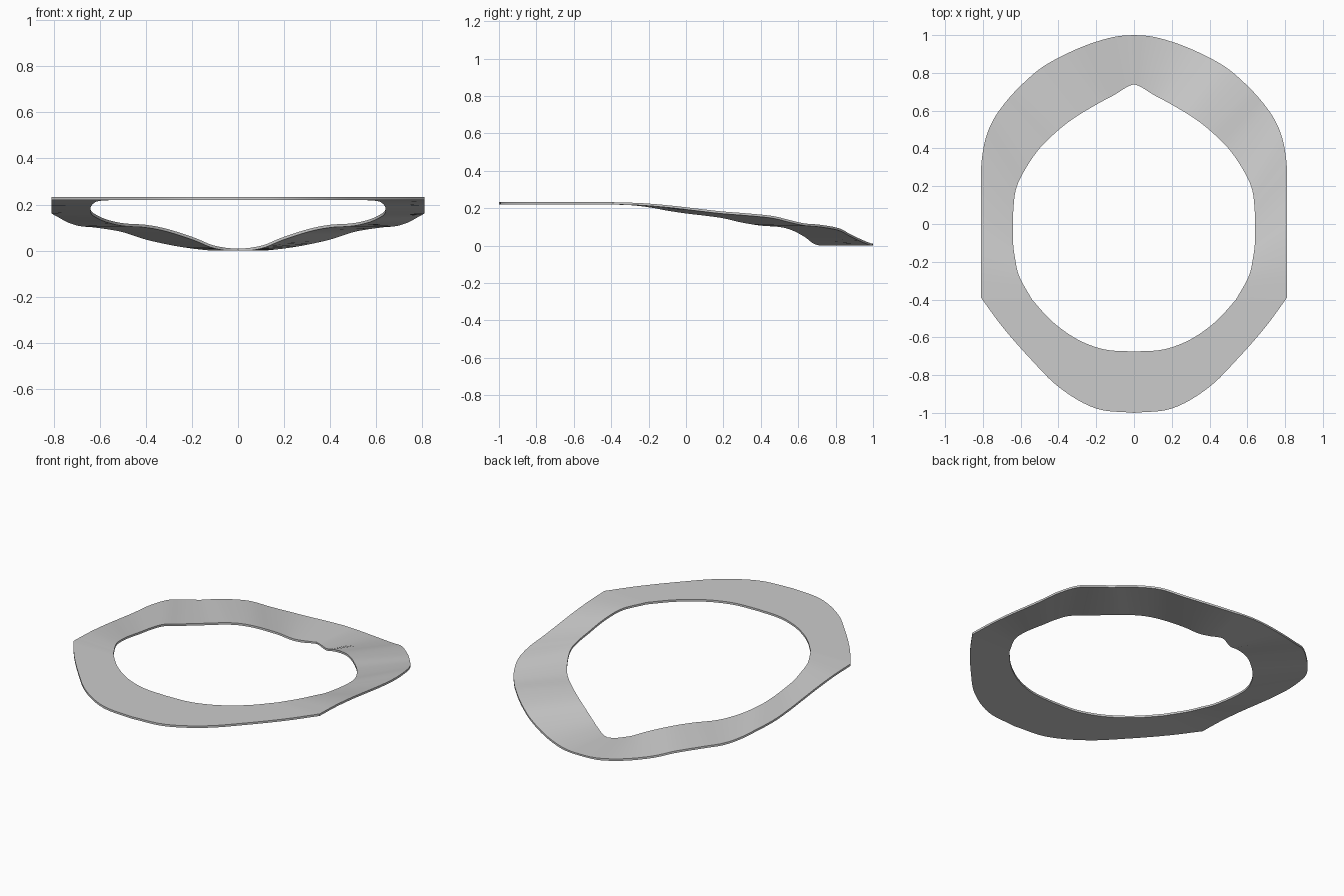
import bpy, bmesh

if "Cube" in bpy.data.objects:
    bpy.data.objects.remove(bpy.data.objects["Cube"])

# Ring stations on the right half: outer x, outer y, inner x, inner y, top z
BACK = [
    (0, 1, 0, .74, .010), (.07, .996, .03, .729, .010), (.2, .965, .1, .686, .021),
    (.4, .88, .2, .632, .060), (.5, .82, .3, .572, .092), (.62, .712, .4, .497, .112),
    (.69, .632, .5, .4, .119), (.74, .56, .57, .3, .135), (.782, .465, .62, .2, .158),
    (.807, .33, .637, .1, .172), (.81, .18, .64, 0, .184), (.81, .05, .64, -.1, .199),
    (.81, -.08, .63, -.18, .214), (.81, -.22, .61, -.27, .226), (.81, -.39, .54, -.4, .232)]
FRONT = [
    (.81, -.39, .54, -.4, .232), (.7, -.54, .45, -.5, .232), (.55, -.712, .35, -.58, .232),
    (.4, -.862, .26, -.63, .232), (.2, -.977, .14, -.667, .232), (0, -1, 0, -.675, .232)]
THICK = 0.012
STEPS = 6


def smooth(points, steps):
    """Chord-length cubic interpolation through the stations."""
    n = len(points)
    t = [0.0]
    for a, b in zip(points, points[1:]):
        t.append(t[-1] + max(1e-4, sum((p - q) ** 2 for p, q in zip(a, b)) ** 0.5))
    out = []

    def tangent(i, k):
        a, b = max(i - 1, 0), min(i + 1, n - 1)
        if a == i or b == i:
            return (points[b][k] - points[a][k]) / (t[b] - t[a])
        h0, h1 = t[i] - t[a], t[b] - t[i]
        d0 = (points[i][k] - points[a][k]) / h0
        d1 = (points[b][k] - points[i][k]) / h1
        return (d0 * h1 + d1 * h0) / (h0 + h1)

    for i in range(n - 1):
        h = t[i + 1] - t[i]
        for s in range(steps):
            u = s / steps
            out.append([(2*u**3 - 3*u**2 + 1) * points[i][k] + (u**3 - 2*u**2 + u) * h * tangent(i, k)
                        + (3*u**2 - 2*u**3) * points[i+1][k] + (u**3 - u**2) * h * tangent(i + 1, k)
                        for k in range(5)])
    return out + [list(points[-1])]


half = smooth(BACK, STEPS)[:-1] + smooth(FRONT, STEPS)
mirrored = [[-a, b, -c, d, e] for a, b, c, d, e in half[-2:0:-1]]
stations = half + mirrored

# Loft a thin rectangular section around the ring
bm = bmesh.new()
loops = []
for ox, oy, ix, iy, z in stations:
    ox = max(-.81, min(.81, ox))
    low = max(0, z - THICK)
    loops.append([bm.verts.new(p) for p in
                  ((ox, oy, low), (ox, oy, z), (ix, iy, z), (ix, iy, low))])
for a, b in zip(loops, loops[1:] + loops[:1]):
    for k in range(4):
        bm.faces.new((a[k], a[(k + 1) % 4], b[(k + 1) % 4], b[k]))
bmesh.ops.recalc_face_normals(bm, faces=bm.faces)
mesh = bpy.data.meshes.new("curved_ring_plate")
bm.to_mesh(mesh)
bm.free()
ring = bpy.data.objects.new("curved_ring_plate", mesh)
bpy.context.collection.objects.link(ring)

# Smooth surface with crisp rims
bpy.context.view_layer.objects.active = ring
ring.select_set(True)
bpy.ops.object.shade_smooth_by_angle()
